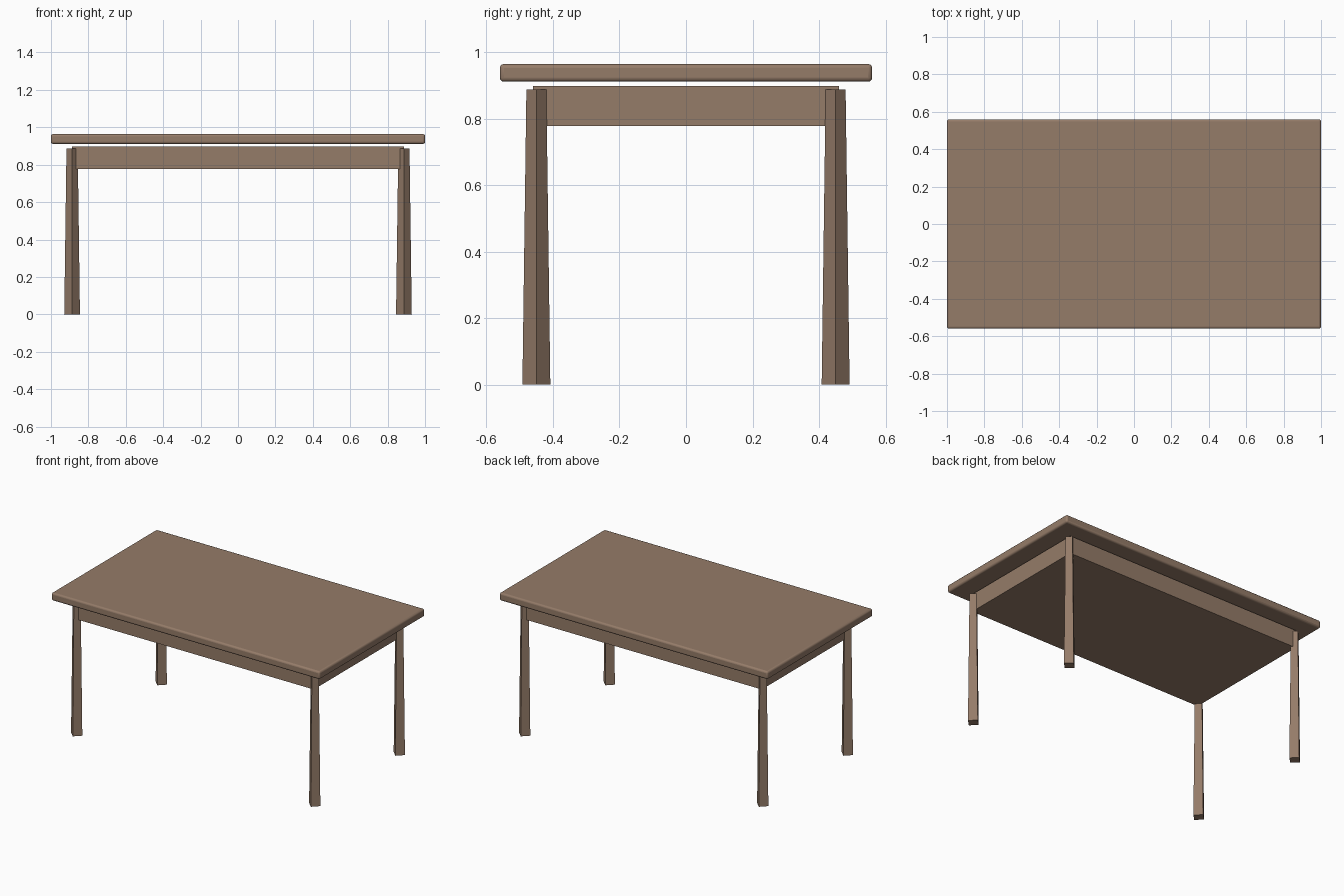
import bpy
import math

cube = bpy.data.objects.get("Cube")
if cube:
    bpy.data.objects.remove(cube, do_unlink=True)

wood = bpy.data.materials.new("brown_wood")
wood.use_nodes = True
color = (0.30, 0.20, 0.14, 1)
wood.diffuse_color = color
wood.node_tree.nodes["Principled BSDF"].inputs["Base Color"].default_value = color


def box(name, size, z_low):
    """Box centred on the z axis, standing on z_low."""
    bpy.ops.mesh.primitive_cube_add(size=1, location=(0, 0, z_low + size[2] / 2))
    obj = bpy.context.object
    obj.name = name
    obj.scale = size
    bpy.ops.object.transform_apply(location=False, rotation=False, scale=True)
    obj.data.materials.append(wood)
    return obj


# Table top with softened edges
top = box("table_top", (2.0, 1.12, 0.053), 0.911)
bevel = top.modifiers.new("soft_edges", "BEVEL")
bevel.width = 0.012
bevel.segments = 3
bpy.ops.object.shade_smooth_by_angle(angle=math.radians(35))

# Solid apron under the top
box("apron", (1.774, 0.92, 0.12), 0.778)

# Four tapered square legs, set diagonally at the corners
leg_height = 0.887
for side, x in (("right", -0.887), ("left", 0.887)):
    for end, y in (("front", -0.45), ("back", 0.45)):
        bpy.ops.mesh.primitive_cone_add(
            vertices=4, radius1=0.042, radius2=0.03, depth=leg_height,
            location=(x, y, leg_height / 2))
        leg = bpy.context.object
        leg.name = f"{end}_{side}_leg"
        leg.data.materials.append(wood)
